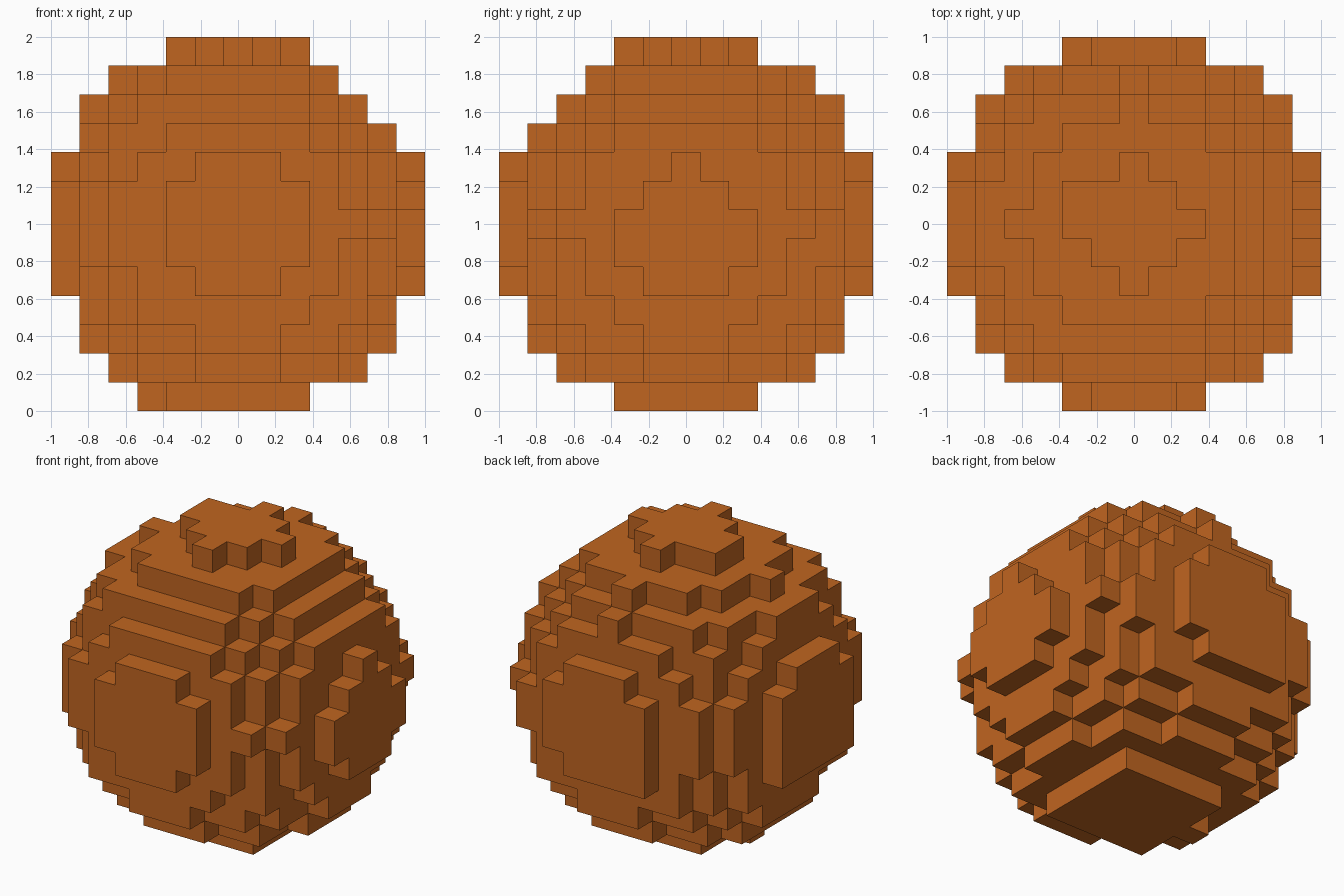
import bpy
import bmesh
from mathutils import Vector

cube = bpy.data.objects.get("Cube")
if cube:
    bpy.data.objects.remove(cube, do_unlink=True)

REACH = 6                         # blocks from the middle to each side
SIZE = 2 / (2 * REACH + 1)        # edge length of one block
CENTRE = Vector((-0.115, 0.025, -0.17))   # ball centre, in blocks
LIMIT = 42.57 + CENTRE.length_squared     # squared ball radius, in blocks

# One flat material
orange = bpy.data.materials.new("burnt_orange")
colour = (0.527, 0.130, 0.0144, 1)
orange.use_nodes = True
orange.diffuse_color = colour
shader = orange.node_tree.nodes["Principled BSDF"]
shader.inputs["Base Color"].default_value = colour
shader.inputs["Roughness"].default_value = 0.8

# Blocks whose middle lies inside the ball
steps = range(-REACH, REACH + 1)
blocks = {(x, y, z) for x in steps for y in steps for z in steps
          if (Vector((x, y, z)) - CENTRE).length_squared <= LIMIT}

bm = bmesh.new()
corners = {}


def corner(point):
    """Shared vertex at a block corner."""
    key = tuple(round(2 * c) for c in point)
    if key not in corners:
        corners[key] = bm.verts.new(point * SIZE + Vector((0, 0, 1)))
    return corners[key]


# Outer faces only: one square wherever a block has no neighbour
for block in blocks:
    middle = Vector(block)
    for axis in range(3):
        for sign in (-1, 1):
            out = Vector((0, 0, 0))
            out[axis] = sign
            if tuple(int(c) for c in middle + out) in blocks:
                continue
            u = Vector((0, 0, 0))
            u[(axis + 1) % 3] = 1
            v = out.cross(u)
            ring = ((-1, -1), (1, -1), (1, 1), (-1, 1))
            bm.faces.new([corner(middle + (out + u * a + v * b) / 2)
                          for a, b in ring])

mesh = bpy.data.meshes.new("block_ball")
bm.to_mesh(mesh)
bm.free()
mesh.materials.append(orange)
ball = bpy.data.objects.new("block_ball", mesh)
bpy.context.collection.objects.link(ball)
